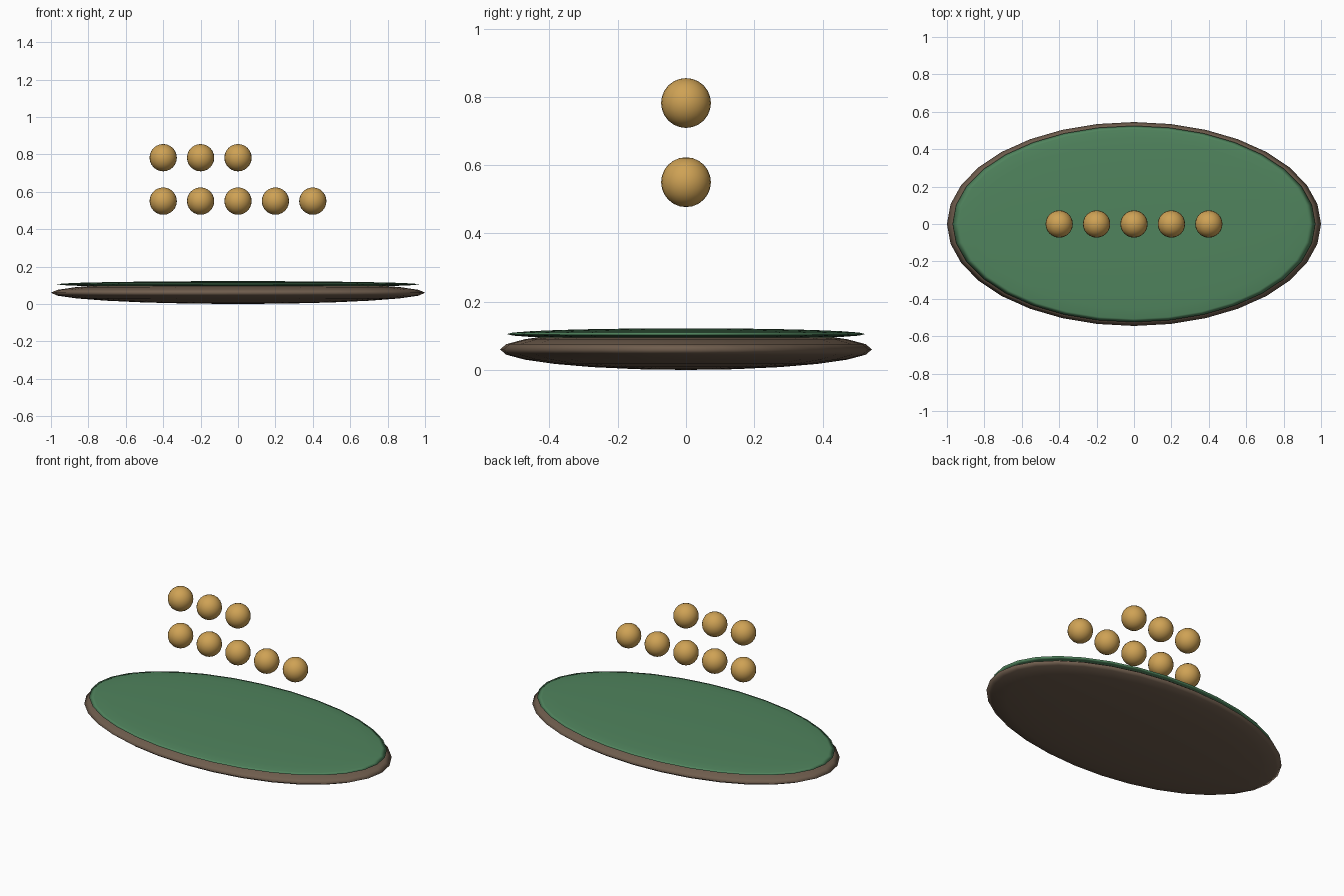
import bpy

if "Cube" in bpy.data.objects:
    bpy.data.objects.remove(bpy.data.objects["Cube"])


def material(name, rgb):
    m = bpy.data.materials.new(name)
    m.diffuse_color = (*rgb, 1)
    m.use_nodes = True
    m.node_tree.nodes["Principled BSDF"].inputs["Base Color"].default_value = m.diffuse_color
    return m


def ellipsoid(name, centre, radii, mat, segments, rings):
    bpy.ops.mesh.primitive_uv_sphere_add(segments=segments, ring_count=rings, radius=1, location=centre)
    ob = bpy.context.object
    ob.name = name
    ob.scale = radii
    bpy.ops.object.transform_apply(location=False, rotation=False, scale=True)
    bpy.ops.object.shade_smooth()
    ob.data.materials.append(mat)
    return ob


wood = material("wood", (0.16, 0.11, 0.075))
felt = material("green_felt", (0.08, 0.23, 0.11))
gold = material("gold", (0.62, 0.36, 0.09))

# flattened oval base and its green top
ellipsoid("oval_base", (0, 0, 0.06), (1, 0.545, 0.06), wood, 32, 12)
ellipsoid("green_top", (0, 0, 0.105), (0.97, 0.525, 0.017), felt, 32, 12)

# two rows of floating balls: five below, three above on the left
for row, (count, z) in enumerate([(5, 0.55), (3, 0.782)]):
    for i in range(count):
        ellipsoid(f"ball_row{row + 1}_{i + 1}", (-0.4 + 0.2 * i, 0, z), (0.073,) * 3, gold, 24, 12)
